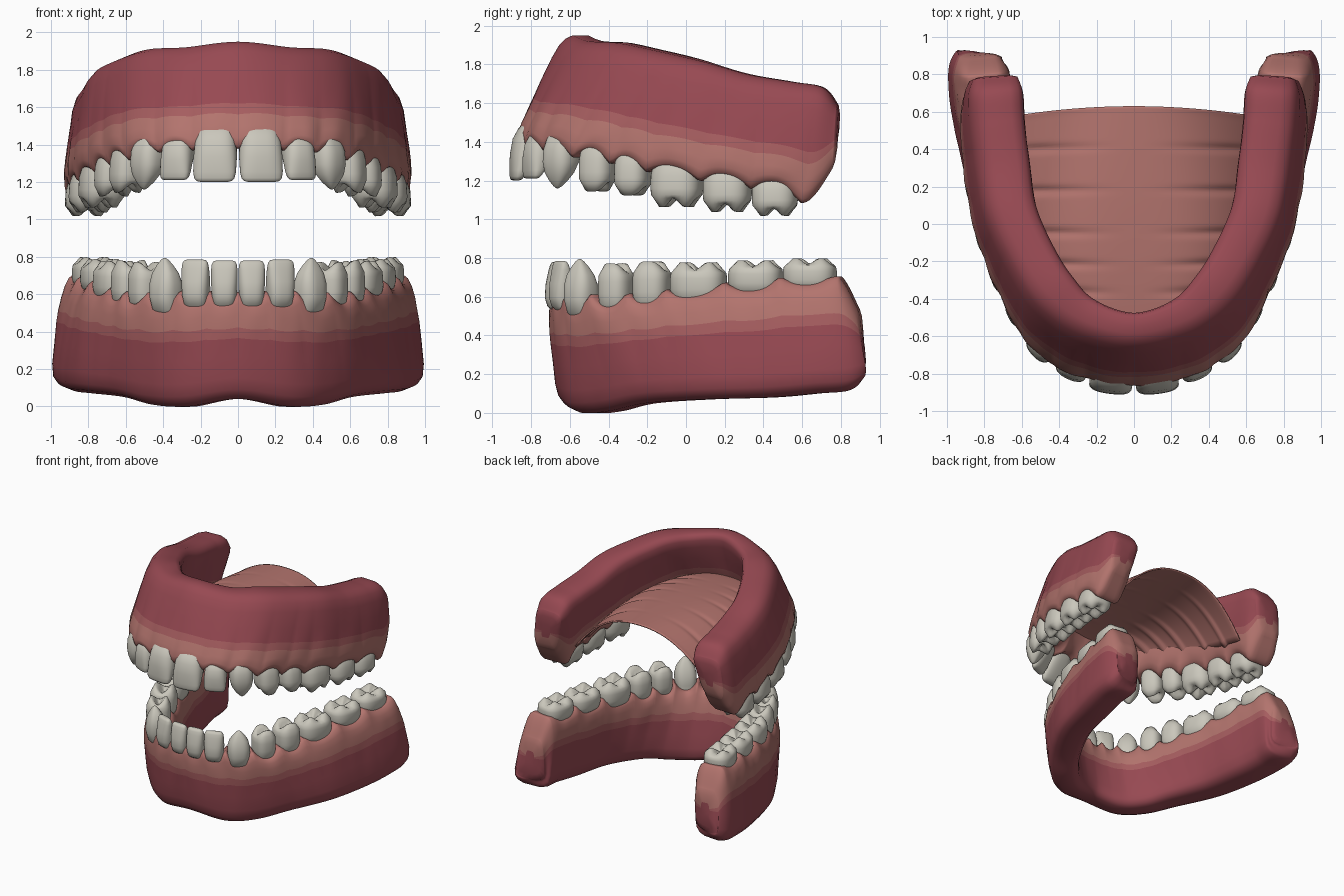
import bpy, bmesh, math
from mathutils import Vector, noise

if "Cube" in bpy.data.objects:
    bpy.data.objects.remove(bpy.data.objects["Cube"])


def material(name, rgb):
    m = bpy.data.materials.new(name)
    m.diffuse_color = (*rgb, 1)
    m.use_nodes = True
    m.node_tree.nodes["Principled BSDF"].inputs["Base Color"].default_value = m.diffuse_color
    return m


RED = material("deep_gum", (0.31, 0.067, 0.085))
MID = material("middle_gum", (0.38, 0.11, 0.115))
PINK = material("pale_gum", (0.45, 0.175, 0.155))
ENAMEL = material("enamel", (0.59, 0.57, 0.50))


def finish(bm, name, mats):
    bmesh.ops.recalc_face_normals(bm, faces=bm.faces)
    me = bpy.data.meshes.new(name)
    bm.to_mesh(me)
    bm.free()
    for m in mats:
        me.materials.append(m)
    for p in me.polygons:
        p.use_smooth = True
    ob = bpy.data.objects.new(name, me)
    bpy.context.collection.objects.link(ob)
    return ob


def skin(bm, rings, closed=True, mat=lambda j: 0):
    """Bridge successive rows of points with quads; returns the vertex rows."""
    rows = [[bm.verts.new(p) for p in r] for r in rings]
    n = len(rows[0])
    for a, b in zip(rows, rows[1:]):
        for j in range(n if closed else n - 1):
            k = (j + 1) % n
            bm.faces.new((a[j], a[k], b[k], b[j])).material_index = mat(j)
    return rows


def spline(pts, steps):
    """Catmull-Rom through tuples of any length."""
    pts = [pts[0]] + pts + [pts[-1]]
    out = []
    for i in range(1, len(pts) - 2):
        for s in range(steps):
            t = s / steps
            out.append([0.5 * (2 * b + (c - a) * t + (2 * a - 5 * b + 4 * c - d) * t * t
                               + (3 * b - a - 3 * c + d) * t ** 3)
                        for a, b, c, d in zip(*pts[i - 1:i + 3])])
    return out + [list(pts[-1])]


def normal(path, i, k):
    a, b = path[max(i - 1, 0)], path[min(i + 1, len(path) - 1)]
    return Vector((b[k + 1] - a[k + 1], a[k] - b[k], 0)).normalized()


# ---- teeth: kind, x, y, width, depth, neck z, tip z, outward lean
UPPER = [("incisor", .116, -.79, .232, .17, 1.47, 1.20, .09),
         ("incisor", .312, -.735, .172, .16, 1.43, 1.21, .07),
         ("canine", .465, -.63, .18, .18, 1.43, 1.16, .05),
         ("premolar", .575, -.45, .18, .20, 1.37, 1.14, .02),
         ("premolar", .648, -.27, .18, .22, 1.33, 1.12, .02),
         ("molar", .715, -.045, .265, .25, 1.28, 1.06, .02),
         ("molar", .765, .215, .25, .26, 1.24, 1.035, .02),
         ("molar", .79, .46, .235, .25, 1.20, 1.015, .02)]
LOWER = [("incisor", .072, -.655, .142, .14, .55, .78, .02),
         ("incisor", .222, -.63, .152, .14, .55, .785, .02),
         ("canine", .378, -.535, .17, .17, .52, .795, .02),
         ("premolar", .49, -.36, .17, .19, .56, .775, 0),
         ("premolar", .572, -.175, .19, .21, .57, .785, 0),
         ("molar", .65, .065, .29, .24, .59, .78, 0),
         ("molar", .72, .36, .28, .24, .63, .79, 0),
         ("molar", .77, .64, .275, .23, .65, .80, 0)]

# crown profiles: height, width scale, depth scale, cusp amount
CROWN = {
    "incisor": [(-.35, .6, .35, 0), (0, .84, .86, 0), (.2, .95, 1, 0), (.5, 1, .85, 0),
                (.8, .99, .55, 0), (.92, .94, .4, 0), (.98, .82, .28, 0), (1, .6, .12, 0),
                (1, .3, .04, 0)],
    "canine": [(-.35, .6, .35, 0), (0, .84, .86, 0), (.25, .99, 1, 0), (.5, 1, .9, 0),
               (.7, .84, .7, 0), (.85, .54, .44, 0), (.96, .24, .2, 0), (1, .05, .05, 0)],
    "molar": [(-.3, .65, .5, 0), (0, .92, .9, 0), (.25, 1, 1, 0), (.55, 1, .98, 0),
              (.7, .97, .95, .005), (.78, .87, .85, .03), (.88, .7, .68, .11),
              (.87, .52, .5, .11), (.79, .34, .33, .09), (.72, .15, .15, .04),
              (.69, .03, .03, 0)]}
CROWN["premolar"] = CROWN["molar"]


def make_tooth(name, row, i, side):
    kind, x, y, w, d, z0, z1, lean = row[i]
    prev = row[i - 1][1:3] if i else (-x, y)
    nxt = row[min(i + 1, 7)][1:3]
    tan = Vector((nxt[0] - prev[0], nxt[1] - prev[1], 0)).normalized()
    out = Vector((tan.y, -tan.x, 0))
    tuck = .2 if kind in ("incisor", "canine") else 0    # root leans into the gum
    rings = []
    for t, sw, sd, cusp in CROWN[kind]:
        ring = []
        for k in range(40):
            a = 2 * math.pi * k / 40
            c, s = math.cos(a), math.sin(a)
            lobes = abs(s) if kind == "premolar" else abs(math.sin(2 * a))
            px = math.copysign(abs(c) ** .75, c) * sw * w / 2
            py = math.copysign(abs(s) ** .75, s) * sd * d / 2
            py += lean * max(t, 0) + tuck * min(t, 0)
            p = Vector((x, y, z0 + (z1 - z0) * (t + cusp * (2 * lobes - 1)))) + tan * px + out * py
            p.x *= side
            ring.append(p)
        rings.append(ring)
    bm = bmesh.new()
    rows = skin(bm, rings)
    bm.faces.new(rows[0])
    bm.faces.new(rows[-1])
    finish(bm, name, [ENAMEL])


for jaw, row in (("upper", UPPER), ("lower", LOWER)):
    for i in range(8):
        for side, label in ((1, "right"), (-1, "left")):
            make_tooth(f"{jaw}_{row[i][0]}_{i + 1}_{label}", row, i, side)

# ---- gums: stations of crest x, y, z, half width | base x, y, z, half width
UPPER_GUM = [(0, -.77, 1.38, .125, 0, -.545, 1.95, .10),
             (.28, -.72, 1.37, .125, .26, -.47, 1.92, .115),
             (.47, -.60, 1.35, .125, .43, -.32, 1.91, .14),
             (.58, -.43, 1.31, .125, .55, -.13, 1.87, .145),
             (.715, -.08, 1.23, .135, .645, .08, 1.82, .15),
             (.775, .22, 1.18, .14, .685, .32, 1.75, .155),
             (.795, .47, 1.14, .14, .715, .55, 1.71, .155),
             (.795, .62, 1.11, .135, .725, .71, 1.68, .155),
             (.785, .75, 1.28, .10, .73, .785, 1.59, .13)]
LOWER_GUM = [(0, -.625, .60, .09, 0, -.55, .04, .12),
             (.22, -.59, .60, .09, .25, -.49, 0, .13),
             (.38, -.49, .59, .10, .42, -.36, .01, .13),
             (.50, -.34, .60, .11, .56, -.18, .05, .14),
             (.66, .06, .65, .12, .72, .12, .07, .155),
             (.73, .36, .68, .125, .80, .45, .08, .165),
             (.78, .64, .71, .13, .84, .68, .10, .17),
             (.80, .79, .69, .13, .84, .85, .12, .17),
             (.81, .89, .52, .10, .83, .905, .20, .13)]
# half cross-section: height from crest to base, sideways fraction
HALF = [(0, .35), (0, .62), (.03, .8), (.1, .93), (.2, 1), (.32, 1.02), (.42, 1.02),
        (.6, 1), (.8, .97), (.91, .88), (.97, .7), (1, .4)]
SECTION = [(0, 0)] + HALF + [(1, 0)] + [(v, -u) for v, u in reversed(HALF)]


def gum_band(j):
    v = (SECTION[j][0] + SECTION[(j + 1) % len(SECTION)][0]) / 2
    return 2 if v < .3 else 1 if v < .4 else 0


def make_gum(name, stations, teeth):
    left = [(-s[0], *s[1:4], -s[4], *s[5:]) for s in reversed(stations[1:])]
    path = spline(left + stations, 18)
    up = 1 if stations[0][6] > stations[0][2] else -1
    rings = []
    for i, (cx, cy, cz, cw, bx, by, bz, bw) in enumerate(path):
        n0, n1 = normal(path, i, 0), normal(path, i, 4)
        # scallop: 1 over a tooth centre, 0 between teeth
        s = max(max(0, 1 - (math.hypot(abs(cx) - t[1], cy - t[2]) / (t[3] * .58)) ** 2)
                for t in teeth)
        ring = []
        for v, u in SECTION:
            p0 = Vector((cx, cy, cz)) + n0 * cw * u * (1 + .05 * s)
            p1 = Vector((bx, by, bz)) + n1 * bw * u
            p = p0.lerp(p1, v)
            p.z += up * (.065 * s - .02) * (1 - v) ** 4
            p += n0 * .008 * noise.noise(p * 9) * (1 - v)
            ring.append(p)
        rings.append(ring)
    # rounded, shrinking end rings close both limbs
    for end in (0, -1):
        ring = rings[end]
        mid = sum(ring, Vector()) / len(ring)
        for k, push in ((.75, .012), (.35, .018)):
            new = [mid.lerp(p, k) + Vector((0, push, 0)) for p in ring]
            rings.insert(0, new) if end == 0 else rings.append(new)
    bm = bmesh.new()
    rows = skin(bm, rings, mat=gum_band)
    for r in (rows[0], rows[-1]):
        bm.faces.new(r)
    finish(bm, name, [RED, MID, PINK])


make_gum("upper_gum", UPPER_GUM, UPPER)
make_gum("lower_gum", LOWER_GUM, LOWER)

# ---- palate: vaulted sheet with cross ridges
rows = []
for i in range(101):
    y = -.62 + 1.25 * i / 100
    q = min(1, max(0, (.6 - y) / 1.23))
    half = .63 * math.sqrt(max(.001, 1 - q ** 3))
    edge = 1.25 + .28 * q
    row = []
    for j in range(41):
        s = j / 20 - 1
        z = edge + (1.62 - edge) * (1 - q ** 4) ** .5 * (1 - abs(s) ** (2.3 + 1.5 * q))
        for r in (-.37, -.22, -.05, .18, .41):
            z -= .022 * math.exp(-((y - r - .03 * s * s) / .022) ** 2) * min(1, 1.6 * s * s)
        row.append((half * s, y - .05 * s * s * i / 100, z))
    rows.append(row)
bm = bmesh.new()
skin(bm, rows, closed=False)
palate = finish(bm, "palate", [PINK])
solid = palate.modifiers.new("thickness", "SOLIDIFY")
solid.thickness = .012
